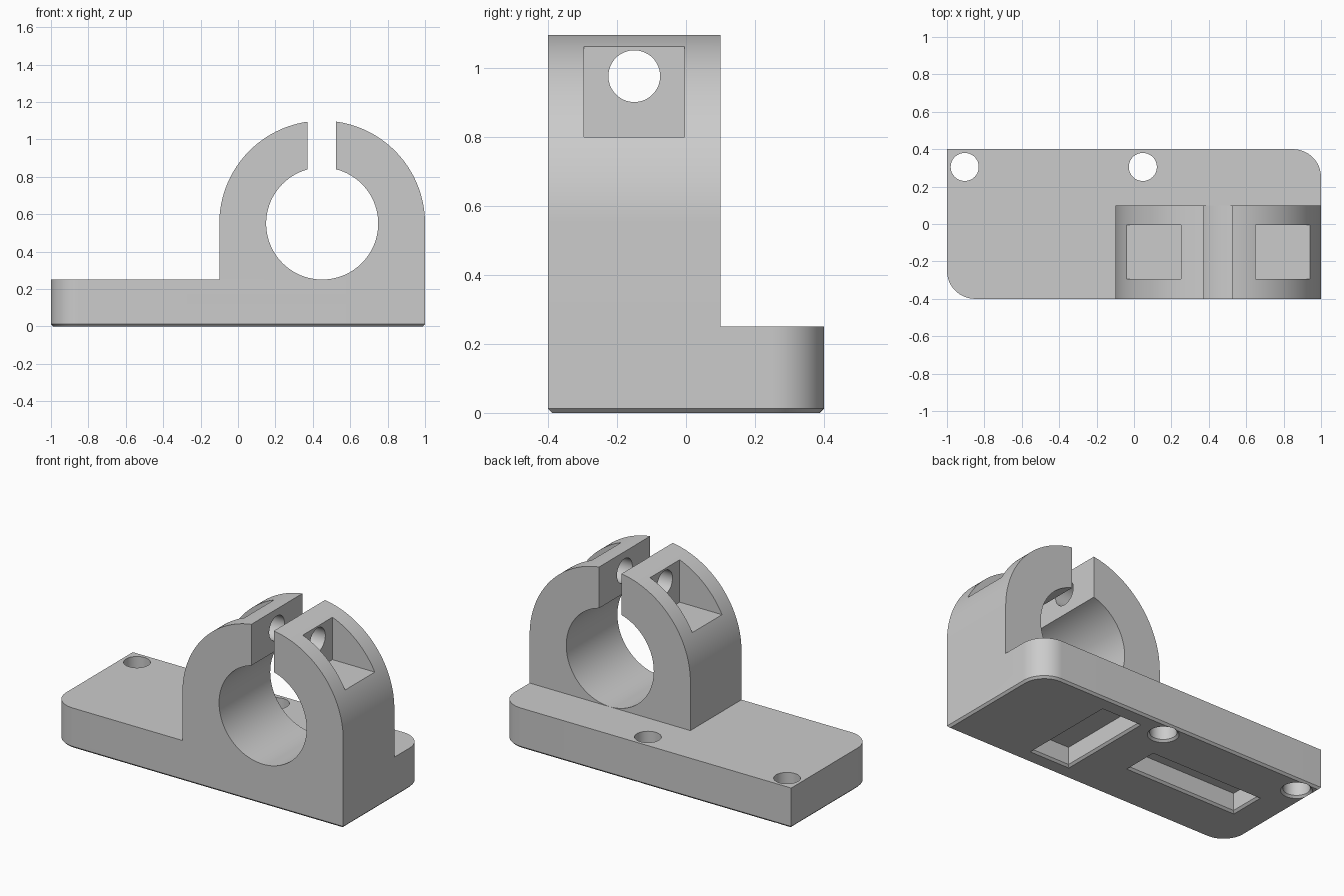
import bpy, bmesh, math
from mathutils import Matrix

if "Cube" in bpy.data.objects:
    bpy.data.objects.remove(bpy.data.objects["Cube"], do_unlink=True)

CHAMFER = 0.0125
CX, CZ, OUTER, BORE = 0.45, 0.55, 0.55, 0.2995   # clamp centre and radii

grey = bpy.data.materials.new("light grey")
grey.use_nodes = True
grey.diffuse_color = (0.6, 0.6, 0.6, 1)
grey.node_tree.nodes["Principled BSDF"].inputs["Base Color"].default_value = (0.6, 0.6, 0.6, 1)


def arc(cx, cy, r, a0, a1, n):
    """Points on an arc, angles in degrees, both ends included."""
    return [(cx + r * math.cos(math.radians(a0 + (a1 - a0) * i / n)),
             cy + r * math.sin(math.radians(a0 + (a1 - a0) * i / n))) for i in range(n + 1)]


def loft(name, sections, axis="Z"):
    """Closed solid through (outline, height) sections along Z, -Y or X."""
    bm = bmesh.new()
    rings = [[bm.verts.new((x, y, h)) for x, y in outline] for outline, h in sections]
    bm.faces.new(rings[0])
    bm.faces.new(rings[-1])
    n = len(rings[0])
    for low, high in zip(rings, rings[1:]):
        for i in range(n):
            j = (i + 1) % n
            bm.faces.new((low[i], low[j], high[j], high[i]))
    if axis == "Y":      # outline becomes x, z
        bm.transform(Matrix.Rotation(math.pi / 2, 4, "X"))
    elif axis == "X":    # outline becomes y, z
        bm.transform(Matrix(((0, 0, 1, 0), (1, 0, 0, 0), (0, 1, 0, 0), (0, 0, 0, 1))))
    bmesh.ops.recalc_face_normals(bm, faces=bm.faces)
    mesh = bpy.data.meshes.new(name)
    bm.to_mesh(mesh)
    bm.free()
    mesh.materials.append(grey)
    obj = bpy.data.objects.new(name, mesh)
    bpy.context.collection.objects.link(obj)
    return obj


def rect(x0, x1, y0, y1, grow=0.0):
    return [(x0 - grow, y0 - grow), (x1 + grow, y0 - grow),
            (x1 + grow, y1 + grow), (x0 - grow, y1 + grow)]


def circle(x, y, r, n=64):
    return arc(x, y, r, 0, 360 * (n - 1) / n, n - 1)


def combine(target, tool, operation):
    """Apply a boolean and remove the tool."""
    mod = target.modifiers.new(operation.lower(), "BOOLEAN")
    mod.operation, mod.solver, mod.object = operation, "EXACT", tool
    bpy.context.view_layer.objects.active = target
    bpy.ops.object.modifier_apply(modifier=mod.name)
    bpy.data.objects.remove(tool, do_unlink=True)


def base_outline(inset):
    """Plate with two opposite rounded corners."""
    x, y, r = 1 - inset, 0.4 - inset, 0.15
    return (arc(r - 1, r - 0.4, r - inset, 180, 270, 16) + [(x, -y)]
            + arc(1 - r, 0.4 - r, r - inset, 0, 90, 16) + [(-x, y)])


# base plate with chamfered lower edge
bracket = loft("clamp_bracket", [(base_outline(CHAMFER), 0), (base_outline(0), CHAMFER),
                                 (base_outline(0), 0.25)])

# arched clamp body
arch = [(CX - OUTER, 0.15), (CX + OUTER, 0.15)] + arc(CX, CZ, OUTER, 0, 180, 96)
combine(bracket, loft("clamp_body", [(arch, -0.1), (arch, 0.4)], "Y"), "UNION")

cutters = []

# shaft bore and clamping slot
bore = circle(CX, CZ, BORE, 96)
cutters.append(loft("bore_cutter", [(bore, -0.2), (bore, 0.5)], "Y"))
slot = rect(0.371, 0.525, 0.6, 1.3)
cutters.append(loft("slot_cutter", [(slot, -0.2), (slot, 0.5)], "Y"))

# clamp screw hole
screw = circle(-0.15, 0.976, 0.075)
cutters.append(loft("screw_cutter", [(screw, -0.3), (screw, 1.2)], "X"))

# screw head and nut recesses on the shoulders
for side in (-1, 1):
    a, b = sorted((CX + side * 0.2, CX + side * 0.7))
    box = rect(a, b, -0.295, -0.005)
    cutters.append(loft("shoulder_recess_cutter", [(box, 0.8), (box, 1.3)]))

# mounting holes, chamfered underneath
for x in (-0.905, 0.047):
    cutters.append(loft("mount_hole_cutter", [
        (circle(x, 0.305, 0.075 + CHAMFER + 0.005), -0.005),
        (circle(x, 0.305, 0.075), CHAMFER), (circle(x, 0.305, 0.075), 0.4)]))

# underside pockets with chamfered rims
for r in ((0.22, 0.47, -0.295, 0.295), (-0.795, -0.055, -0.1, 0.1)):
    cutters.append(loft("underside_pocket_cutter", [
        (rect(*r, CHAMFER + 0.005), -0.005), (rect(*r), CHAMFER), (rect(*r), 0.12)]))

for cutter in cutters:
    combine(bracket, cutter, "DIFFERENCE")

# smooth curved walls, crisp edges
bpy.ops.object.select_all(action="DESELECT")
bracket.select_set(True)
bpy.context.view_layer.objects.active = bracket
bpy.ops.object.shade_smooth_by_angle(angle=math.radians(25))
